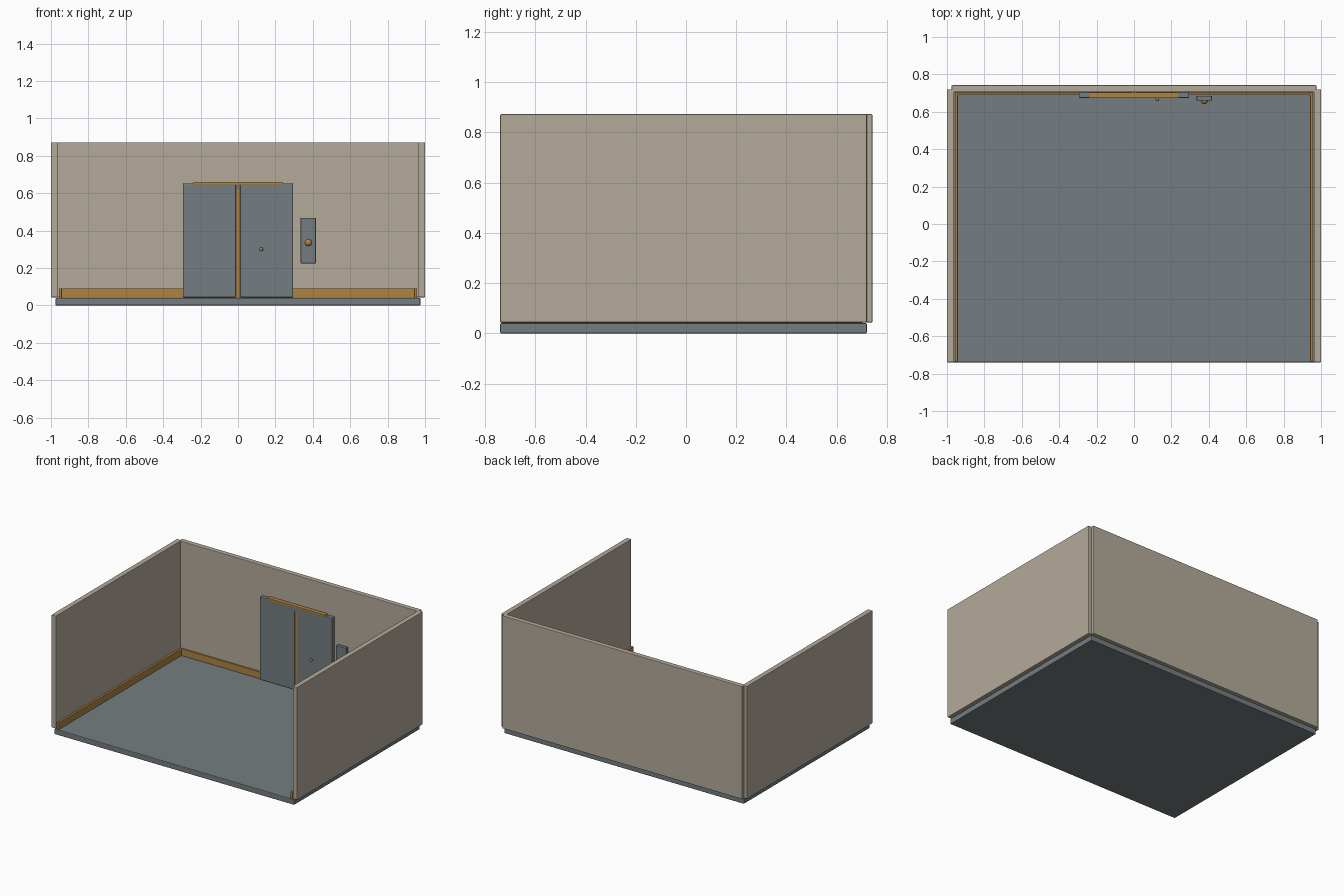
import bpy
import math

if "Cube" in bpy.data.objects:
    bpy.data.objects.remove(bpy.data.objects["Cube"])


def material(name, color):
    m = bpy.data.materials.new(name)
    m.diffuse_color = (*color, 1)
    m.use_nodes = True
    m.node_tree.nodes["Principled BSDF"].inputs["Base Color"].default_value = m.diffuse_color
    return m


beige = material("warm_beige", (0.456, 0.402, 0.323))
slate = material("slate_grey", (0.178, 0.207, 0.220))
brass = material("aged_brass", (0.420, 0.230, 0.056))


def box(name, x, y, z, mat, bevel=0.0):
    """Box from (min, max) ranges, with optionally chamfered edges."""
    bpy.ops.mesh.primitive_cube_add(
        size=1, location=[(r[0] + r[1]) / 2 for r in (x, y, z)])
    o = bpy.context.object
    o.name = name
    o.scale = [r[1] - r[0] for r in (x, y, z)]
    bpy.ops.object.transform_apply(location=False, rotation=False, scale=True)
    o.data.materials.append(mat)
    if bevel:
        b = o.modifiers.new("edge_bevel", 'BEVEL')
        b.width = bevel
        b.segments = 2
    return o


def knob(name, x, y, z, radius):
    bpy.ops.mesh.primitive_uv_sphere_add(
        segments=20, ring_count=12, radius=radius, location=(x, y, z))
    o = bpy.context.object
    o.name = name
    o.data.materials.append(brass)
    bpy.ops.object.shade_smooth_by_angle(angle=math.radians(40))


def mirrored(x, side):
    return tuple(sorted((x[0] * side, x[1] * side)))


# Floor slab and back wall
box("floor", (-0.975, 0.975), (-0.74, 0.72), (0, 0.04), slate, 0.004)
box("back_wall", (-0.975, 0.975), (0.705, 0.742), (0.043, 0.872), beige, 0.004)
box("back_baseboard", (-0.957, 0.957), (0.689, 0.702), (0.04, 0.09), brass, 0.002)

# Paired side walls, baseboards and door leaves
for label, s in (("left", -1), ("right", 1)):
    box(label + "_wall", mirrored((0.962, 1.0), s), (-0.74, 0.72),
        (0.043, 0.872), beige, 0.004)
    box(label + "_baseboard", mirrored((0.942, 0.958), s), (-0.735, 0.702),
        (0.04, 0.09), brass, 0.002)
    box(label + "_door_leaf", mirrored((0.011, 0.295), s), (0.674, 0.705),
        (0.043, 0.652), slate, 0.005)

# Door header, centre lintel and centre seam
box("door_header", (-0.238, 0.238), (0.673, 0.704), (0.643, 0.66), brass, 0.003)
box("door_lintel", (-0.012, 0.012), (0.676, 0.703), (0.62, 0.645), slate)
box("door_seam", (-0.011, 0.011), (0.676, 0.703), (0.04, 0.62), brass)
knob("door_knob", 0.125, 0.668, 0.30, 0.01)

# Call panel beside the door
box("call_panel", (0.335, 0.416), (0.66, 0.685), (0.225, 0.468), slate, 0.002)
knob("call_button", 0.376, 0.66, 0.335, 0.019)
